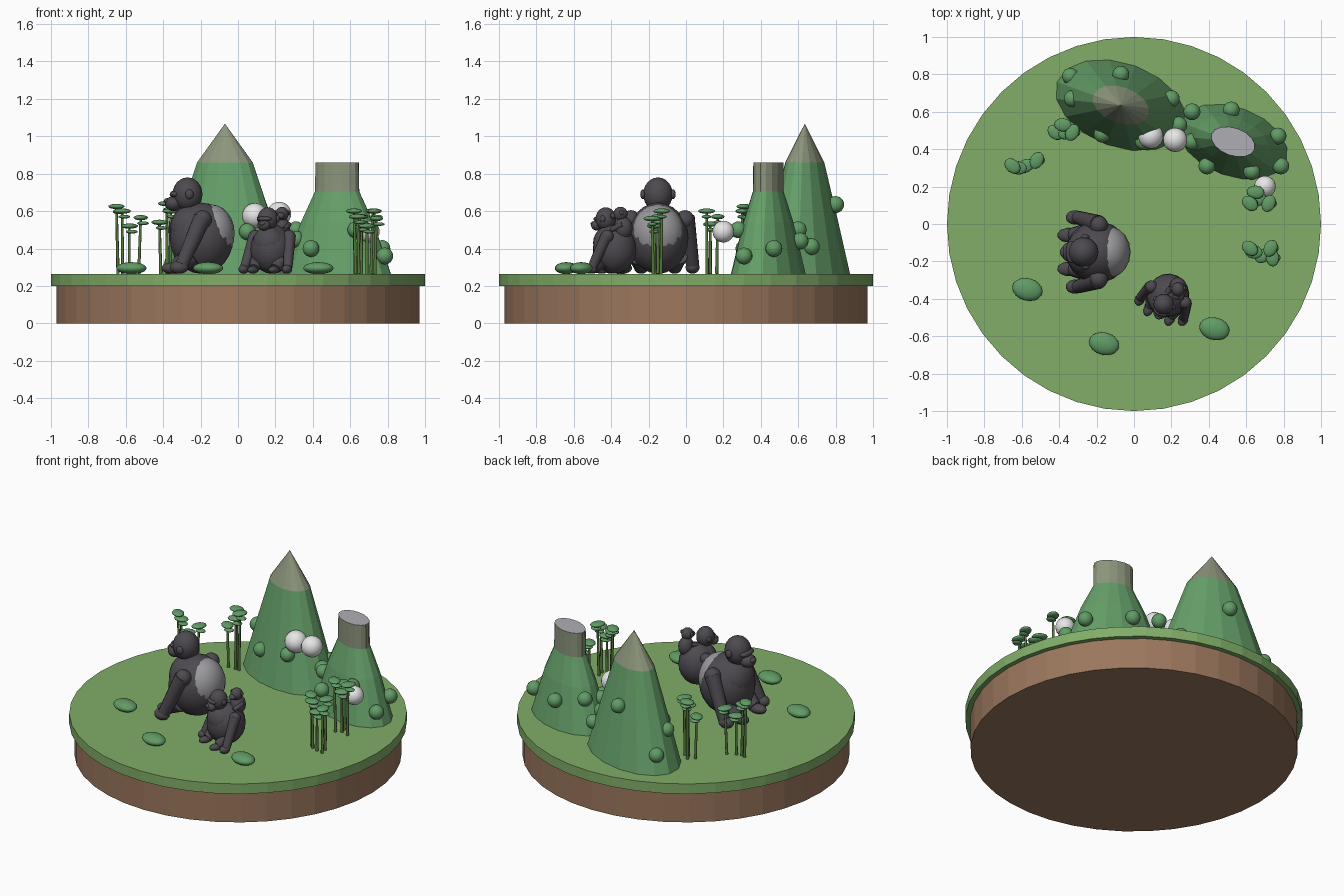
import bpy, bmesh, math
from mathutils import Matrix, Vector

default = bpy.data.objects.get("Cube")
if default:
    bpy.data.objects.remove(default, do_unlink=True)


def material(name, r, g, b):
    mat = bpy.data.materials.new(name)
    mat.use_nodes = True
    colour = (r, g, b, 1)
    mat.diffuse_color = colour
    mat.node_tree.nodes["Principled BSDF"].inputs["Base Color"].default_value = colour
    return mat


GRASS = material("grass green", .22, .42, .14)
SOIL = material("soil brown", .33, .185, .11)
HILL = material("hill green", .13, .35, .14)
LEAF = material("leaf green", .12, .33, .13)
STEM = material("stem green", .09, .19, .045)
ROCK = material("mossy rock", .26, .30, .20)
STONE = material("pale stone", .42, .42, .46)
CLOUD = material("cloud white", .8, .8, .8)
FUR = material("dark fur", .075, .068, .08)
SILVER = material("silver fur", .32, .32, .34)

GROUND = .265


def finish(name, bm, mats, smooth=False):
    bmesh.ops.recalc_face_normals(bm, faces=bm.faces)
    mesh = bpy.data.meshes.new(name)
    for face in bm.faces:
        face.smooth = smooth
    bm.to_mesh(mesh)
    bm.free()
    for mat in mats:
        mesh.materials.append(mat)
    obj = bpy.data.objects.new(name, mesh)
    bpy.context.collection.objects.link(obj)
    return obj


def ball(name, centre, radii, mat, turn=Matrix(), detail=18):
    """Ellipsoid placed by centre and half sizes."""
    bm = bmesh.new()
    bmesh.ops.create_uvsphere(bm, u_segments=detail, v_segments=detail * 2 // 3, radius=1)
    size = Matrix.Diagonal((*radii, 1))
    bm.transform(Matrix.Translation(centre) @ turn @ size)
    return finish(name, bm, [mat], True)


def rod(name, start, end, r_start, r_end, mat, sides=12, smooth=True):
    """Tapered cylinder between two points."""
    start, end = Vector(start), Vector(end)
    axis = end - start
    bm = bmesh.new()
    bmesh.ops.create_cone(bm, cap_ends=True, segments=sides, radius1=r_start,
                          radius2=r_end, depth=axis.length)
    spin = axis.to_track_quat('Z', 'Y').to_matrix().to_4x4()
    bm.transform(Matrix.Translation((start + end) / 2) @ spin)
    obj = finish(name, bm, [mat])
    if smooth:
        for face in obj.data.polygons:
            face.use_smooth = len(face.vertices) == 4
    return obj


def mountain(name, centre, long_r, short_r, profile, rock_from, cap=False):
    """Oval lathe of (radius fraction, height) rings; rock above a given height."""
    sides = 16
    bm = bmesh.new()
    rings = []
    for frac, z in profile:
        ring = []
        for i in range(sides):
            a = math.tau * i / sides
            ring.append(bm.verts.new((long_r * frac * math.cos(a), short_r * frac * math.sin(a), z)))
        rings.append(ring)
    for low, high in zip(rings, rings[1:]):
        for i in range(sides):
            j = (i + 1) % sides
            bm.faces.new((low[i], low[j], high[j], high[i]))
    bm.faces.new(rings[0])
    top = bm.faces.new(rings[-1])
    for face in bm.faces:
        face.material_index = int(face.calc_center_median().z > rock_from)
    if cap:
        bmesh.ops.inset_region(bm, faces=[top], thickness=.01)
        top.material_index = 2
    bm.transform(Matrix.Translation((*centre, 0)) @ Matrix.Rotation(math.radians(-20), 4, 'Z'))
    finish(name, bm, [HILL, ROCK, STONE])


# Round island base
rod("soil_base", (0, 0, 0), (0, 0, .2), .97, .97, SOIL, 40, False)
rod("grass_top", (0, 0, .2), (0, 0, GROUND), 1, 1, GRASS, 40, False)

# Peaked mountain and flat-topped mountain
mountain("peak_mountain", (-.07, .635), .365, .225,
         [(1, .26), (.72, .56), (.43, .86), (.004, 1.065)], .8)
mountain("flat_mountain", (.53, .44), .305, .185,
         [(1, .26), (.67, .54), (.41, .705), (.40, .86)], .7, True)

# Bushes growing on the slopes
SLOPE_BUSHES = [
    (-.34, .79, .38), (-.33, .67, .5), (-.07, .8, .635), (.2, .67, .41), (-.17, .48, .45),
    (.05, .44, .49), (.31, .6, .5), (.52, .61, .44), (.77, .47, .4), (.785, .31, .36),
    (.63, .28, .5), (.39, .31, .4), (.31, .44, .45), (.24, .53, .42)]
for spot in SLOPE_BUSHES:
    ball("slope_bush", spot, (.045, .045, .045), LEAF)

# Low bushes on the grass
for x, y in [(-.57, -.35), (-.16, -.64), (.43, -.56)]:
    ball("ground_bush", (x, y, .295), (.082, .06, .032), LEAF, Matrix.Rotation(-.25, 4, 'Z'))

# Clouds
for x, y, z, r in [(.09, .47, .575, .068), (.22, .45, .585, .065), (.7, .2, .49, .058)]:
    ball("cloud", (x, y, z), (r, r, r), CLOUD)

# Leafy stalk clusters: each stalk is (x, y, height)
CLUSTERS = [
    [(-.65, .31, .625), (-.62, .3, .6), (-.58, .31, .52), (-.52, .34, .565)],
    [(-.42, .49, .54), (-.38, .53, .64), (-.36, .49, .6), (-.33, .49, .64)],
    [(.62, .11, .6), (.65, .17, .57), (.66, .13, .53), (.72, .11, .6)],
    [(.62, -.13, .6), (.64, -.15, .57), (.69, -.17, .52), (.73, -.13, .6), (.74, -.18, .56)]]
for cluster in CLUSTERS:
    mid = sum((Vector(s) for s in cluster), Vector()) / len(cluster)
    for n, (x, y, z) in enumerate(cluster):
        foot = Vector((x, y, GROUND)).lerp(Vector((mid.x, mid.y, GROUND)), .15)
        rod("stalk", foot, (x, y, z), .009, .007, STEM, 8)
        ball("stalk_leaf", (x, y, z), (.048, .036, .014), LEAF,
             Matrix.Rotation(n * .6 - .7, 4, 'Z'), 12)
        ball("small_leaf", (x + .012, y, z - .03), (.032, .026, .01), LEAF, detail=12)


def ape(label, x, y, scale, degrees, silver=False):
    """Seated ape leaning on its knuckles, facing -y before turning."""
    place = (Matrix.Translation((x, y, GROUND)) @ Matrix.Rotation(math.radians(degrees), 4, 'Z')
             @ Matrix.Scale(scale, 4))

    def part(name, centre, radii, mat=FUR, turn=Matrix()):
        ball(f"{label}_{name}", (0, 0, 0), radii, mat, turn).data.transform(
            place @ Matrix.Translation(centre))

    def limb(name, start, end, r1, r2):
        rod(f"{label}_{name}", start, end, r1, r2, FUR).data.transform(place)

    part("body", (0, .005, .19), (.165, .17, .19))
    part("chest", (0, -.045, .24), (.13, .12, .13))
    if silver:
        part("silver_back", (0, .06, .215), (.14, .122, .155), SILVER)
    part("head", (0, -.07, .425), (.08, .08, .09))
    part("brow", (0, -.135, .425), (.06, .03, .02))
    part("muzzle", (0, -.145, .375), (.052, .045, .04))
    part("nose", (0, -.18, .388), (.026, .016, .016))
    for side, s in (("left", 1), ("right", -1)):
        part(side + "_ear", (s * .08, -.06, .425), (.015, .022, .026))
        part(side + "_shoulder", (s * .145, .01, .29), (.05, .05, .05))
        limb(side + "_arm", (s * .15, .01, .3), (s * .185, -.1, .05), .048, .036)
        part(side + "_hand", (s * .185, -.115, .035), (.038, .05, .035))
        limb(side + "_leg", (s * .1, -.04, .1), (s * .09, -.13, .04), .06, .04)
        part(side + "_foot", (s * .09, -.15, .03), (.038, .06, .03))


# Ape family
ape("adult", -.2, -.15, 1, -90, True)
ape("young", .18, -.385, .69, -25)

# Infant riding on the young ape's back
ball("infant_body", (.235, -.335, .51), (.045, .05, .06), FUR)
ball("infant_head", (.235, -.35, .585), (.036, .038, .038), FUR)
ball("infant_muzzle", (.228, -.385, .575), (.022, .02, .018), FUR)
for s in (-1, 1):
    ball("infant_ear", (.235 + s * .036, -.345, .592), (.008, .012, .013), FUR)
    rod("infant_arm", (.235 + s * .035, -.34, .53), (.2 + s * .05, -.4, .5), .016, .014, FUR)
